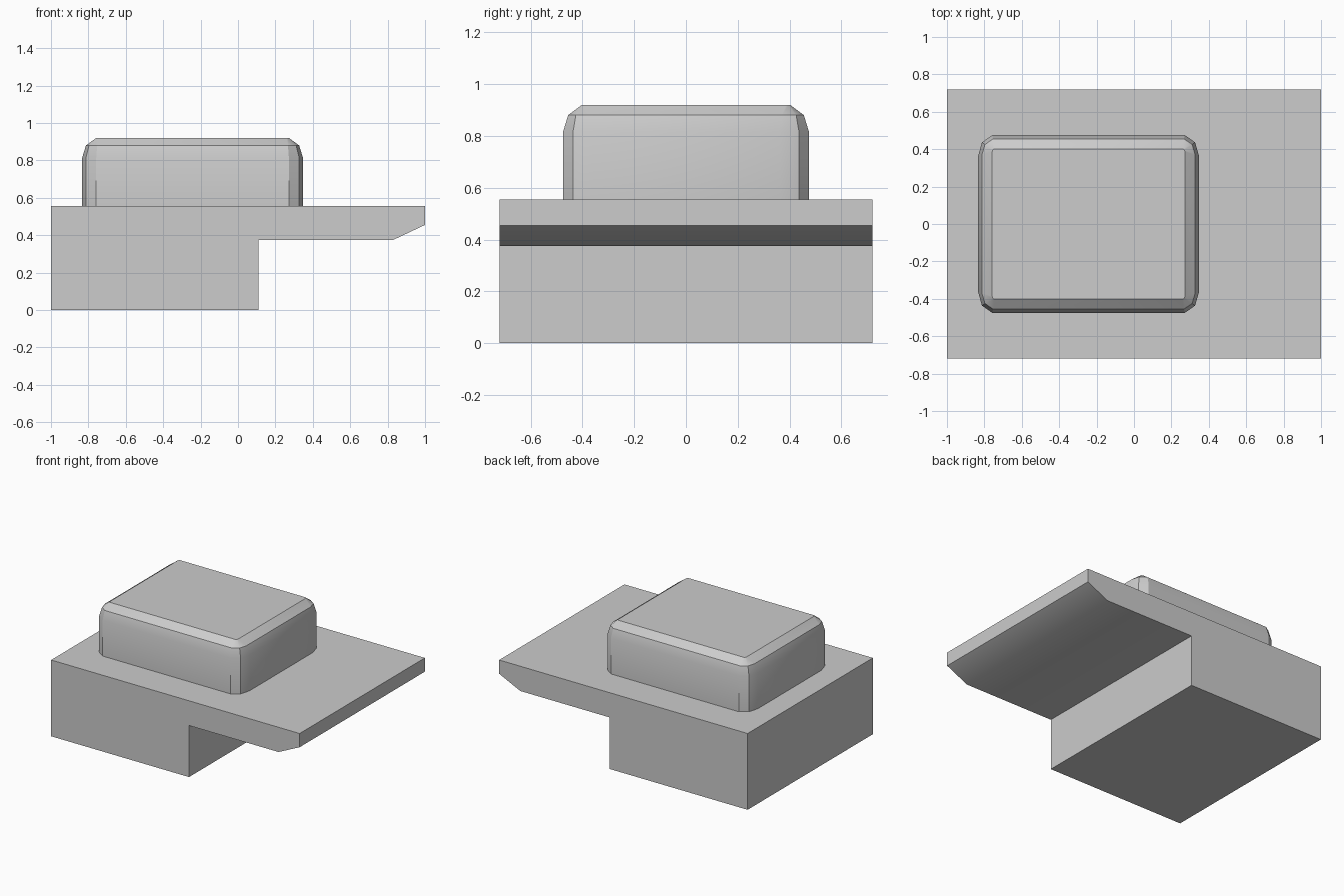
import bpy, bmesh
from math import radians

cube = bpy.data.objects.get("Cube")
if cube:
    bpy.data.objects.remove(cube, do_unlink=True)

grey = bpy.data.materials.new("plain grey")
grey.use_nodes = True
color = (0.604, 0.604, 0.604, 1)
grey.diffuse_color = color
grey.node_tree.nodes["Principled BSDF"].inputs["Base Color"].default_value = color


def finish(bm, name):
    bmesh.ops.recalc_face_normals(bm, faces=bm.faces)
    mesh = bpy.data.meshes.new(name)
    bm.to_mesh(mesh)
    bm.free()
    mesh.materials.append(grey)
    obj = bpy.data.objects.new(name, mesh)
    bpy.context.collection.objects.link(obj)
    bpy.ops.object.select_all(action='DESELECT')
    obj.select_set(True)
    bpy.context.view_layer.objects.active = obj
    bpy.ops.object.shade_smooth_by_angle(angle=radians(30))
    return obj


# Stepped base with an overhanging ledge: side profile extruded front to back
profile = [(-1, 0), (0.11, 0), (0.11, 0.375), (0.83, 0.375),
           (1, 0.455), (1, 0.555), (-1, 0.555)]
bm = bmesh.new()
side = bm.faces.new([bm.verts.new((x, -0.72, z)) for x, z in profile])
moved = bmesh.ops.extrude_face_region(bm, geom=[side])["geom"]
bmesh.ops.translate(bm, vec=(0, 1.44, 0),
                    verts=[v for v in moved if isinstance(v, bmesh.types.BMVert)])
finish(bm, "stepped_base")


# Raised cap: rounded rectangles lofted upward, with a two-step bevel at the top
def ring(bm, z, inset_x, inset_y, corner_x, corner_y):
    hx, hy = 0.59 - inset_x, 0.475 - inset_y
    arc = [(hx, hy - corner_y),
           (hx - 0.27 * corner_x, hy - 0.35 * corner_y),
           (hx - corner_x, hy)]
    points = []
    for sx, sy in ((1, 1), (-1, 1), (-1, -1), (1, -1)):
        quarter = [(sx * x, sy * y) for x, y in arc]
        points += quarter if sx * sy > 0 else quarter[::-1]
    return [bm.verts.new((x - 0.243, y, z)) for x, y in points]


bm = bmesh.new()
rings = [ring(bm, *r) for r in (
    (0.555, 0, 0, 0.075, 0.11),
    (0.815, 0, 0, 0.075, 0.11),
    (0.88, 0.02, 0.02, 0.06, 0.085),
    (0.92, 0.075, 0.073, 0.012, 0.015))]
for low, high in zip(rings, rings[1:]):
    for i in range(len(low)):
        j = (i + 1) % len(low)
        bm.faces.new((low[i], low[j], high[j], high[i]))
bm.faces.new(rings[-1])
bm.faces.new(rings[0][::-1])
finish(bm, "raised_cap")
